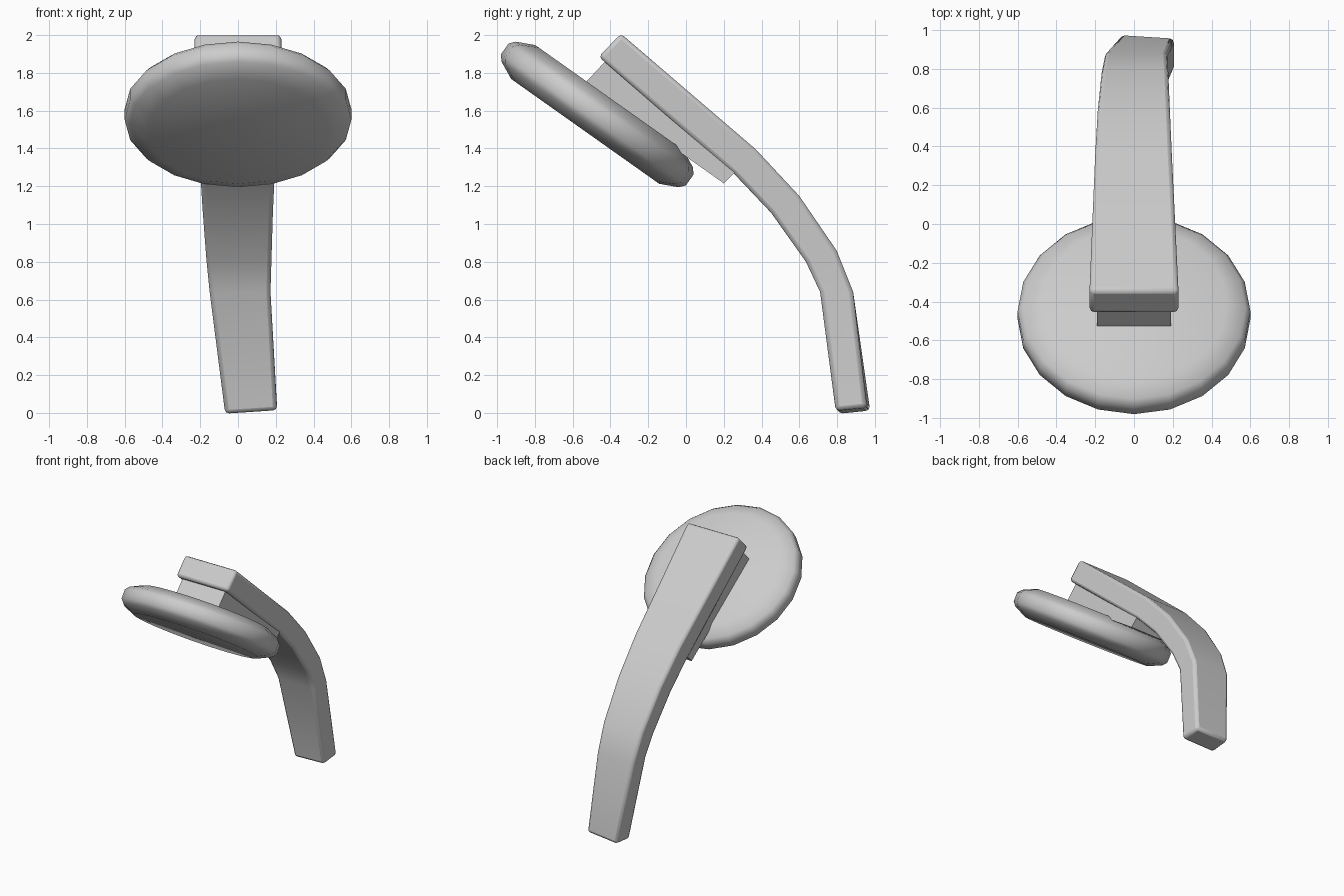
import bpy, bmesh, math
from mathutils import Matrix, Vector

if "Cube" in bpy.data.objects:
    bpy.data.objects.remove(bpy.data.objects["Cube"])


def finish(bm, name, angle):
    bmesh.ops.recalc_face_normals(bm, faces=bm.faces)
    mesh = bpy.data.meshes.new(name)
    bm.to_mesh(mesh)
    bm.free()
    ob = bpy.data.objects.new(name, mesh)
    bpy.context.collection.objects.link(ob)
    bpy.ops.object.select_all(action='DESELECT')
    ob.select_set(True)
    bpy.context.view_layer.objects.active = ob
    bpy.ops.object.shade_smooth_by_angle(angle=math.radians(angle))
    return ob


def loft(rings):
    """Skin a list of equal-length closed rings and cap both ends."""
    bm = bmesh.new()
    vs = [[bm.verts.new(p) for p in ring] for ring in rings]
    n = len(vs[0])
    for a, b in zip(vs, vs[1:]):
        for i in range(n):
            j = (i + 1) % n
            bm.faces.new((a[i], a[j], b[j], b[i]))
    bm.faces.new(vs[0][::-1])
    bm.faces.new(vs[-1])
    return bm


# Round tilted pad: 20-sided lathe of a rounded rim profile
profile = [(0.48, -0.11), (0.575, -0.065), (0.60, -0.035),
           (0.60, 0.035), (0.575, 0.065), (0.48, 0.11)]
tilt = Matrix.Translation((0, -0.47, 1.58)) @ Matrix.Rotation(math.radians(-35.3), 4, 'X')
steps = [i * math.tau / 20 for i in range(20)]
finish(loft([[tilt @ Vector((r * math.cos(a), r * math.sin(a), h)) for a in steps]
             for r, h in profile]), "round_pad", 40)

# Wedge block joining the pad to the arm
wedge = [(-0.41, 1.88), (-0.54, 1.74), (0.2, 1.215), (0.28, 1.295)]
finish(loft([[(x, y, z) for y, z in wedge] for x in (-0.19, 0.19)]), "wedge_mount", 30)

# Curved arm: outer (y, z), inner (y, z), left x, right x, end skew
stations = [
    (-0.345, 2.008, -0.462, 1.885, -0.23, 0.23, 0),
    (0.37, 1.395, 0.26, 1.26, -0.20, 0.195, 0),
    (0.60, 1.148, 0.45, 1.06, -0.187, 0.185, 0),
    (0.797, 0.86, 0.635, 0.80, -0.167, 0.177, 0),
    (0.885, 0.64, 0.71, 0.64, -0.15, 0.172, 0),
    (0.967, 0.02, 0.80, 0.003, -0.068, 0.207, 0.009),
]
arm = finish(loft([[(l, oy + s, oz - s), (r, oy - s, oz + s),
                    (r, iy - s, iz + s), (l, iy + s, iz - s)]
                   for oy, oz, iy, iz, l, r, s in stations]), "curved_arm", 35)
bevel = arm.modifiers.new("soft_edges", 'BEVEL')
bevel.width = 0.022
bevel.segments = 2
bevel.limit_method = 'ANGLE'
bevel.angle_limit = math.radians(60)
